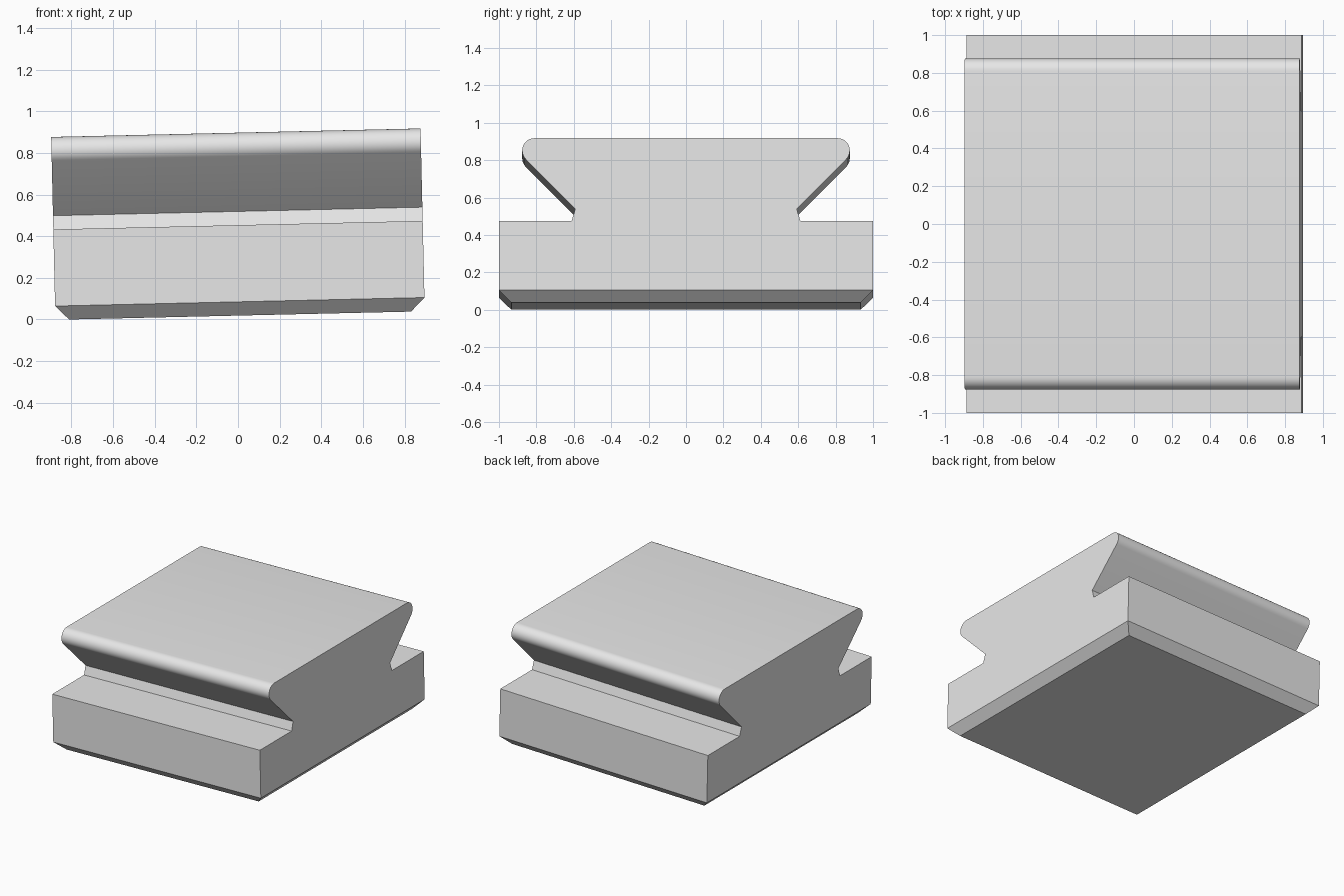
import bpy, bmesh, math

cube = bpy.data.objects.get("Cube")
if cube:
    bpy.data.objects.remove(cube, do_unlink=True)

LENGTH = 1.774
HEIGHT = 0.878
CHAMFER = 0.066
ROUND = 0.066
ARC_STEPS = 12

# One plain grey finish
grey = bpy.data.materials.new("plain_grey")
grey.use_nodes = True
grey.diffuse_color = (0.8, 0.8, 0.8, 1)
grey.node_tree.nodes["Principled BSDF"].inputs["Base Color"].default_value = grey.diffuse_color

# Half profile (y, z): base, neck, 45 degree undercut, rounded top corner
half = [(1.0, 0.0), (1.0, 0.434), (0.612, 0.434), (0.592, 0.5)]
centre_y, centre_z = 0.81, HEIGHT - ROUND
for i in range(ARC_STEPS + 1):
    a = math.radians(-45 + 135 * i / ARC_STEPS)
    half.append((centre_y + ROUND * math.cos(a), centre_z + ROUND * math.sin(a)))
profile = half + [(-y, z) for y, z in reversed(half)]

# Sweep the profile along x
bm = bmesh.new()
end = bm.faces.new([bm.verts.new((-LENGTH / 2, y, z)) for y, z in profile])
swept = bmesh.ops.extrude_face_region(bm, geom=[end], use_keep_orig=True)
moved = [v for v in swept["geom"] if isinstance(v, bmesh.types.BMVert)]
bmesh.ops.translate(bm, verts=moved, vec=(LENGTH, 0, 0))
bmesh.ops.recalc_face_normals(bm, faces=bm.faces)

# Chamfer all round the underside
bottom = [e for e in bm.edges if all(v.co.z < 0.001 for v in e.verts)]
bmesh.ops.bevel(bm, geom=bottom, offset=CHAMFER, offset_type='OFFSET',
                segments=1, profile=0.5, affect='EDGES')
bmesh.ops.recalc_face_normals(bm, faces=bm.faces)

mesh = bpy.data.meshes.new("dovetail_block")
bm.to_mesh(mesh)
bm.free()
mesh.materials.append(grey)
block = bpy.data.objects.new("dovetail_block", mesh)
bpy.context.collection.objects.link(block)

# Slight tilt, rising towards +x
block.rotation_euler.y = math.radians(-1.32)
block.location = (0.01, 0, 0.019)

# Smooth rounded shoulders, sharp everywhere else
bpy.ops.object.select_all(action='DESELECT')
block.select_set(True)
bpy.context.view_layer.objects.active = block
bpy.ops.object.shade_smooth_by_angle(angle=math.radians(14))
